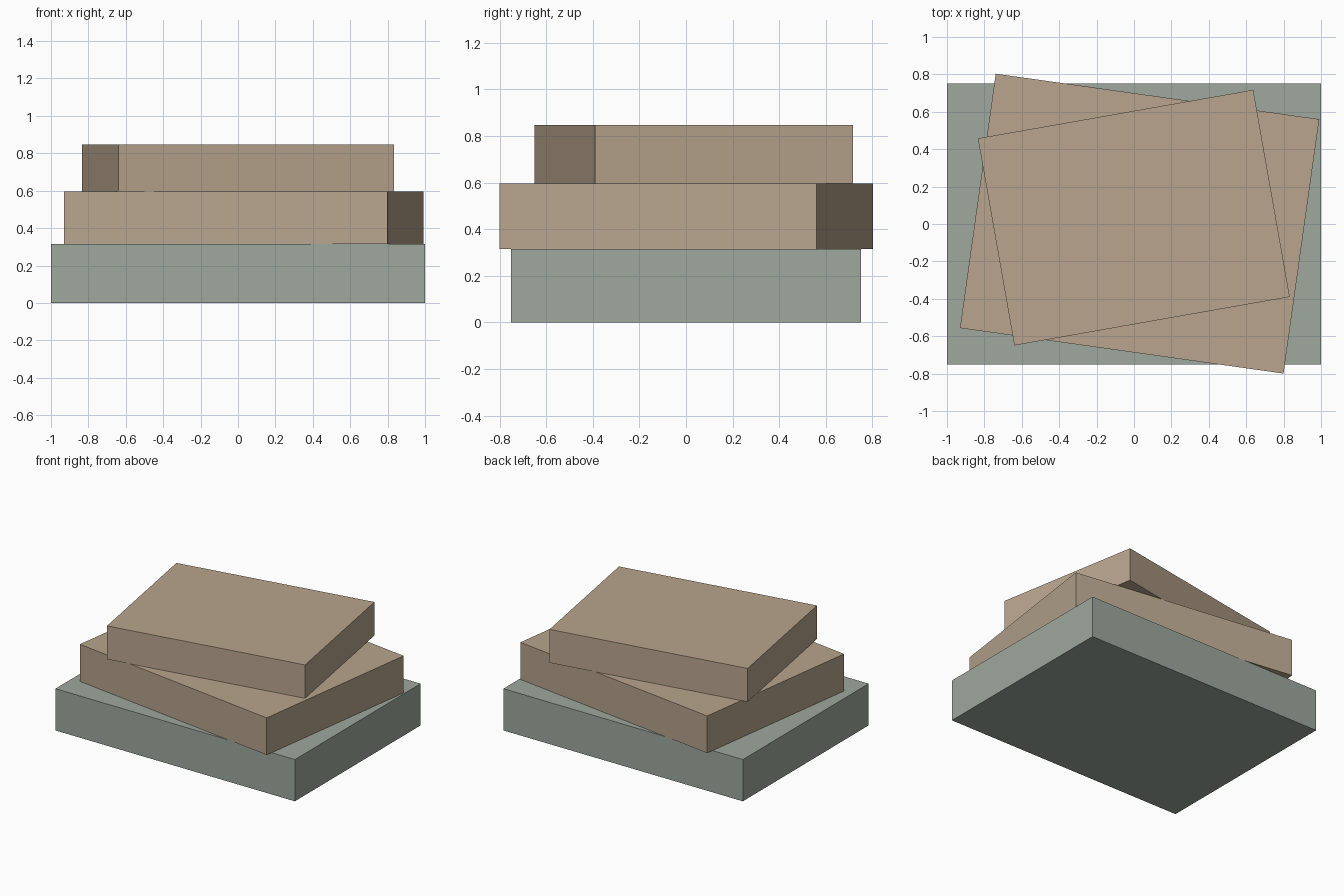
import bpy
import math

if "Cube" in bpy.data.objects:
    bpy.data.objects.remove(bpy.data.objects["Cube"])


def material(name, color):
    m = bpy.data.materials.new(name)
    m.diffuse_color = (*color, 1.0)
    m.use_nodes = True
    m.node_tree.nodes["Principled BSDF"].inputs["Base Color"].default_value = m.diffuse_color
    return m


green = material("grey_green", (0.342, 0.392, 0.337))
tan = material("warm_tan", (0.479, 0.376, 0.27))


def slab(name, size, center, bottom, top, angle, mat):
    """Box slab between two heights, turned about z."""
    bpy.ops.mesh.primitive_cube_add(
        size=1, location=(center[0], center[1], (bottom + top) / 2),
        rotation=(0, 0, math.radians(angle)))
    ob = bpy.context.object
    ob.name = name
    ob.scale = (size[0], size[1], top - bottom)
    bpy.ops.object.transform_apply(location=False, rotation=False, scale=True)
    ob.data.materials.append(mat)
    return ob


# Stack of three slabs, the upper two twisted in opposite directions
slab("base_slab", (2.0, 1.5), (0, 0), 0, 0.315, 0, green)
slab("middle_slab", (1.747, 1.373), (0.03, 0.002), 0.315, 0.595, -8, tan)
slab("top_slab", (1.495, 1.124), (-0.001, 0.034), 0.595, 0.847, 10, tan)
